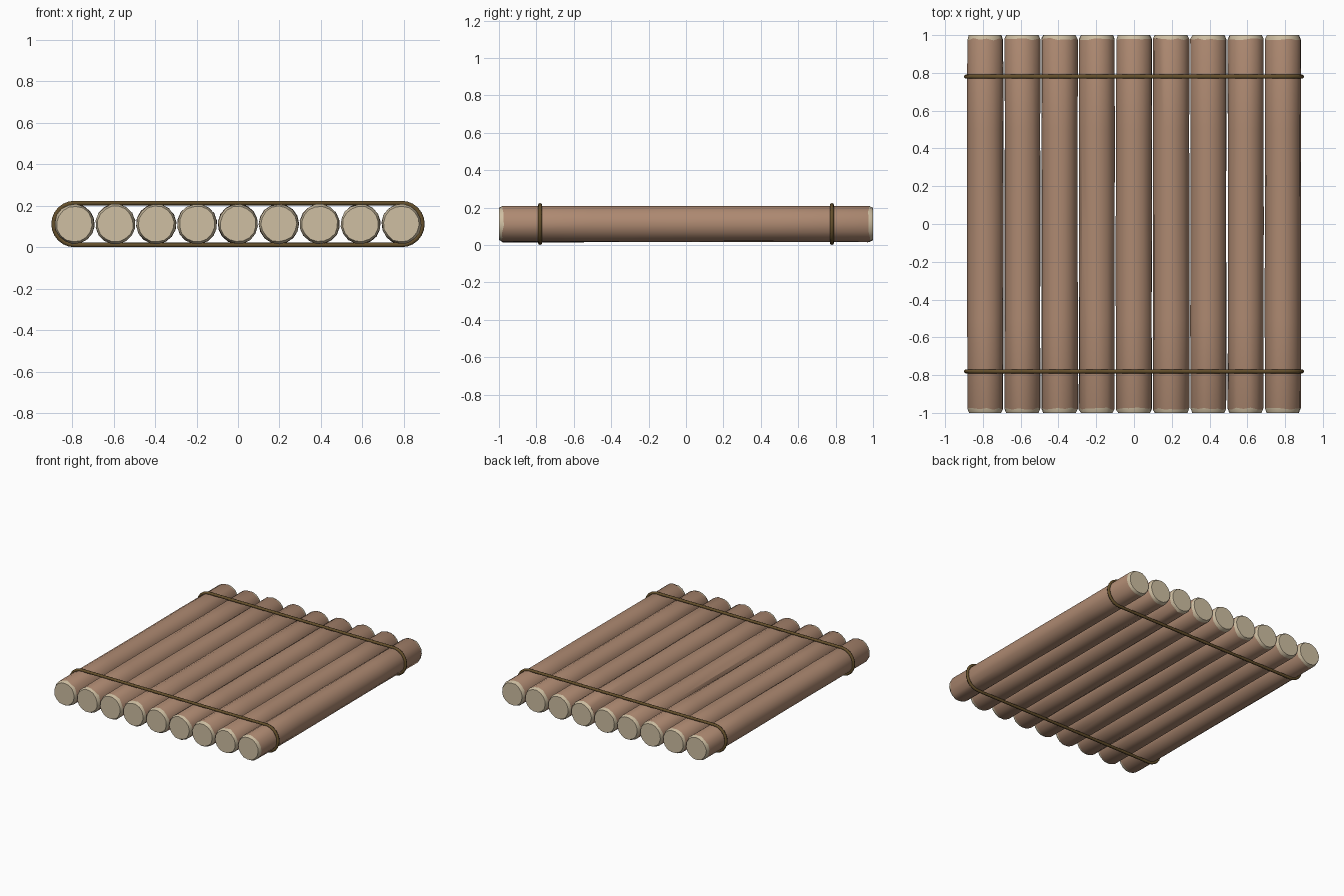
import bpy, bmesh, math, random

if "Cube" in bpy.data.objects:
    bpy.data.objects.remove(bpy.data.objects["Cube"])

random.seed(4)
COUNT, PITCH, R, ZC, SIDES = 9, 0.197, 0.096, 0.112, 16


def material(name, color):
    m = bpy.data.materials.new(name)
    m.diffuse_color = (*color, 1)
    m.use_nodes = True
    m.node_tree.nodes["Principled BSDF"].inputs["Base Color"].default_value = m.diffuse_color
    return m


bark = material("bark", (0.42, 0.25, 0.165))
cut_wood = material("cut_wood", (0.62, 0.52, 0.36))
rope_mat = material("rope", (0.13, 0.08, 0.025))


def finish(name, bm, mats, angle):
    mesh = bpy.data.meshes.new(name)
    bmesh.ops.recalc_face_normals(bm, faces=bm.faces)
    bm.to_mesh(mesh)
    bm.free()
    for m in mats:
        mesh.materials.append(m)
    ob = bpy.data.objects.new(name, mesh)
    bpy.context.collection.objects.link(ob)
    bpy.ops.object.select_all(action='DESELECT')
    ob.select_set(True)
    bpy.context.view_layer.objects.active = ob
    bpy.ops.object.shade_smooth_by_angle(angle=math.radians(angle))
    return ob


def bridge(bm, a, b, mat=0):
    n = len(a)
    for i in range(n):
        bm.faces.new((a[i], a[(i + 1) % n], b[(i + 1) % n], b[i])).material_index = mat


# Log: slightly uneven round trunk with chipped, chamfered pale ends
def log(name, x):
    bm = bmesh.new()
    phase = random.uniform(0, math.tau)
    stations = [(-1, 0.086), (-0.978, R), (-0.5, R), (0, R), (0.5, R), (0.978, R), (1, 0.086)]
    rings = []
    for y, r in stations:
        ring = []
        for i in range(SIDES):
            a = phase + math.tau * i / SIDES
            rr = r + random.uniform(-0.002, 0.002)
            rim = abs(y) == 0.978
            yy = y + (random.uniform(-0.006, 0.006) if rim else 0)
            ring.append(bm.verts.new((x + rr * math.cos(a), yy, ZC + rr * math.sin(a))))
        rings.append(ring)
    last = len(rings) - 2
    for k in range(last + 1):
        bridge(bm, rings[k], rings[k + 1], 1 if k in (0, last) else 0)
    for ring in (rings[0], rings[-1]):
        bm.faces.new(ring).material_index = 1
    finish(name, bm, (bark, cut_wood), 30)


# Rope: thin round loop following a stadium-shaped path around all logs
def rope(name, y):
    bm = bmesh.new()
    half, path_r, t = PITCH * (COUNT - 1) / 2, 0.101, 0.011
    rings = []
    for cx, start in ((half, -90), (-half, 90)):
        for k in range(13):
            a = math.radians(start + 15 * k)
            ring = []
            for i in range(8):
                b = math.tau * i / 8
                d = path_r + t * math.cos(b)
                ring.append(bm.verts.new((cx + d * math.cos(a), y + t * math.sin(b),
                                          ZC + d * math.sin(a))))
            rings.append(ring)
    for k in range(len(rings)):
        bridge(bm, rings[k], rings[(k + 1) % len(rings)])
    finish(name, bm, (rope_mat,), 60)


for n in range(COUNT):
    log(f"log_{n + 1}", (n - (COUNT - 1) / 2) * PITCH)
rope("front_rope", -0.78)
rope("back_rope", 0.78)
